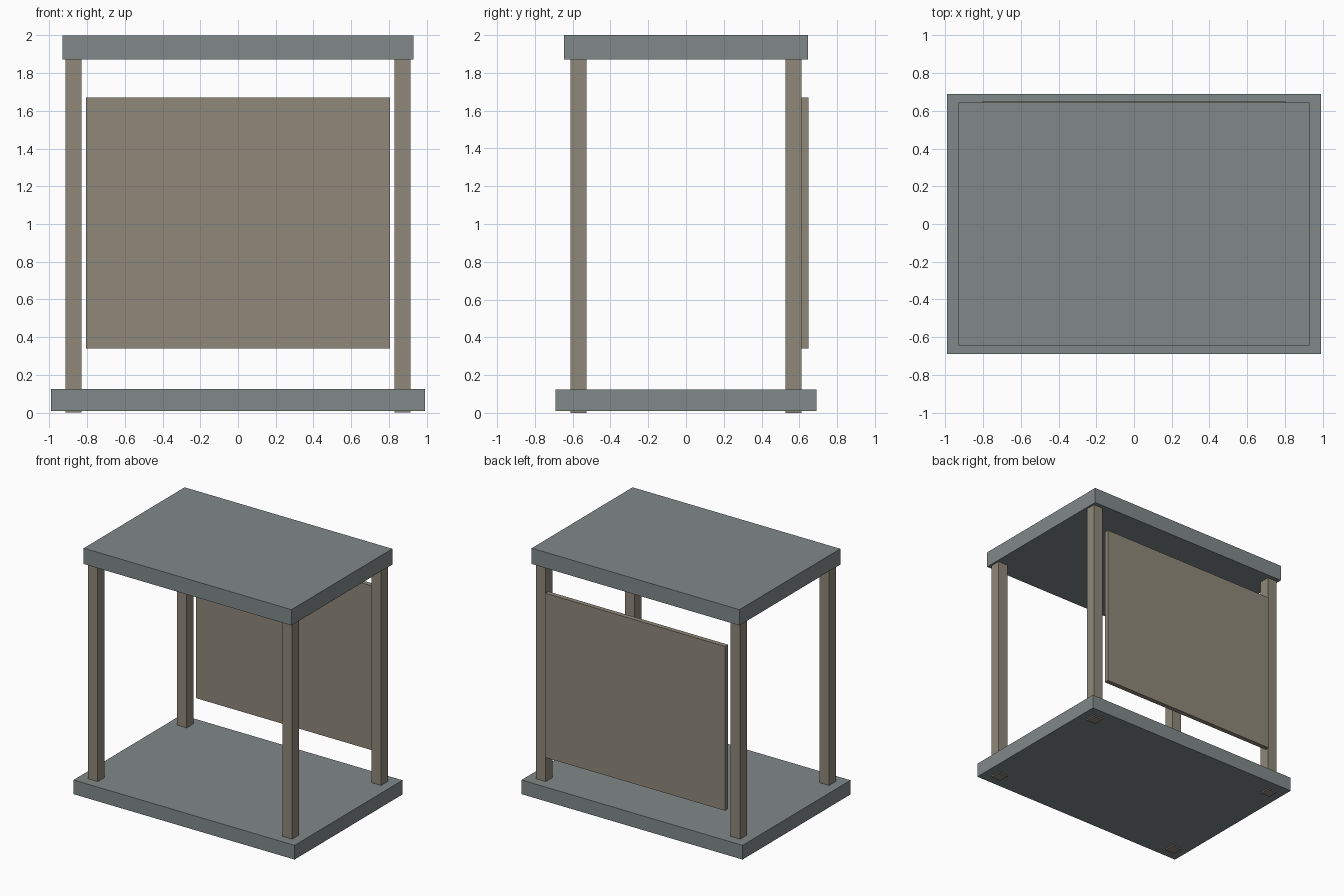
import bpy

if "Cube" in bpy.data.objects:
    bpy.data.objects.remove(bpy.data.objects["Cube"])


def material(name, colour):
    m = bpy.data.materials.new(name)
    m.diffuse_color = (*colour, 1)
    m.use_nodes = True
    m.node_tree.nodes["Principled BSDF"].inputs["Base Color"].default_value = m.diffuse_color
    return m


def box(name, x, y, z, mat):
    """Axis-aligned box from (min, max) ranges."""
    bpy.ops.mesh.primitive_cube_add(
        size=1, location=[(a + b) / 2 for a, b in (x, y, z)])
    ob = bpy.context.object
    ob.name = name
    ob.scale = [b - a for a, b in (x, y, z)]
    bpy.ops.object.transform_apply(location=False, rotation=False, scale=True)
    ob.data.materials.append(mat)
    return ob


grey = material("slate grey", (0.22, 0.25, 0.25))
wood = material("weathered wood", (0.28, 0.25, 0.195))

# Floor slab and roof slab
box("floor_slab", (-0.99, 0.99), (-0.69, 0.69), (0.01, 0.125), grey)
box("roof_slab", (-0.93, 0.93), (-0.645, 0.645), (1.872, 2.0), grey)

# Four corner posts, running through the floor to the ground
for sx, side in ((-1, "left"), (1, "right")):
    for sy, end in ((-1, "front"), (1, "back")):
        x, y = sx * 0.871, sy * 0.569
        box(f"{end}_{side}_post", (x - 0.043, x + 0.043),
            (y - 0.043, y + 0.043), (0.0, 1.875), wood)

# Thin panel behind the back posts
box("back_panel", (-0.805, 0.805), (0.611, 0.649), (0.34, 1.67), wood)
